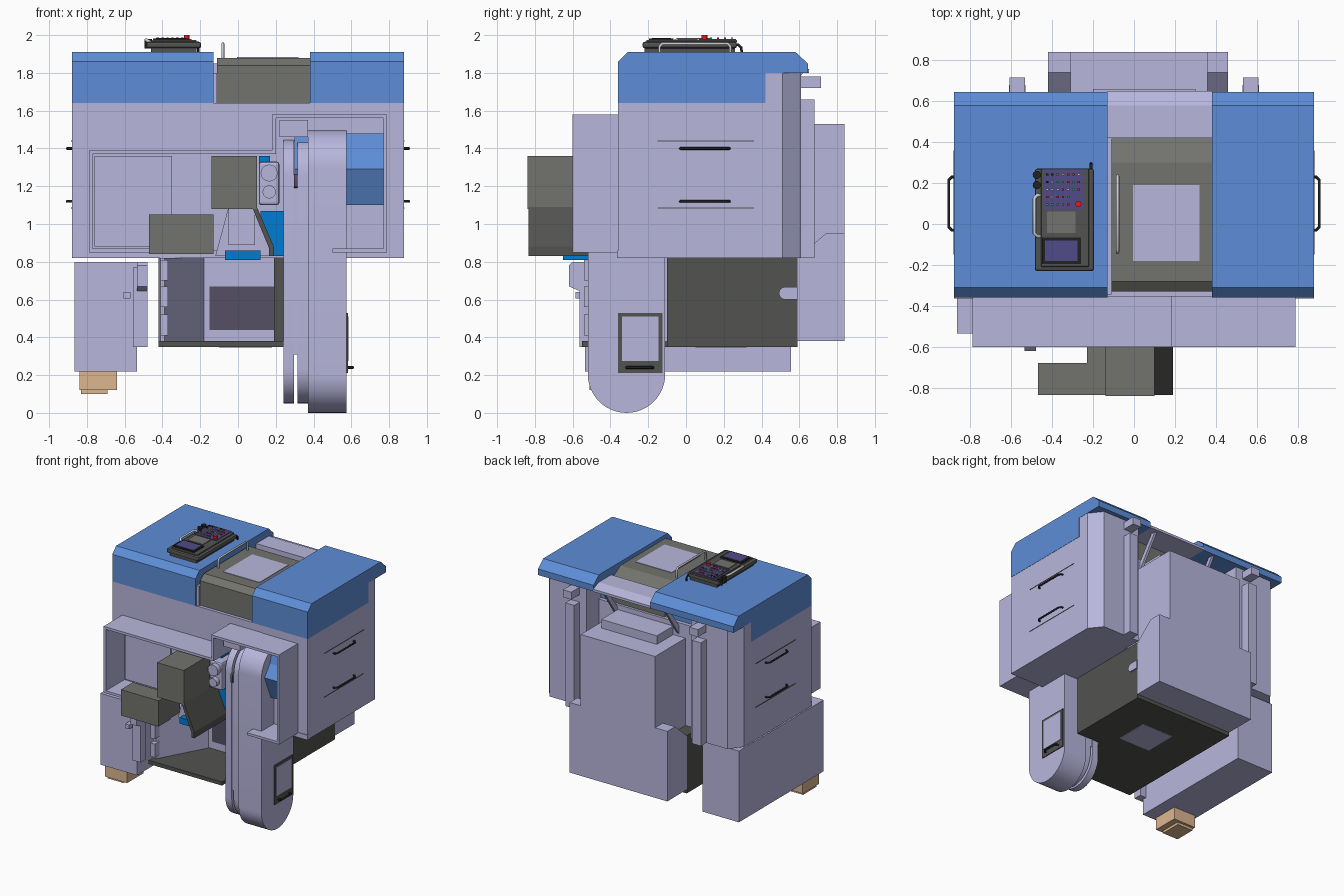
import bpy, bmesh, math, random
from mathutils import Vector

random.seed(4)


def mat(name, r, g, b):
    m = bpy.data.materials.new(name)
    m.diffuse_color = (r, g, b, 1)
    return m


LAV = mat("lavender_paint", 0.48, 0.47, 0.72)
BLUE = mat("blue_paint", 0.11, 0.27, 0.68)
BRIGHT = mat("bright_blue", 0.0, 0.2, 0.65)
GREY = mat("grey_paint", 0.17, 0.17, 0.155)
DARK = mat("dark_grey", 0.085, 0.085, 0.08)
BLACK = mat("black", 0.015, 0.015, 0.015)
TAN = mat("tan", 0.72, 0.47, 0.28)
PURPLE = mat("purple_panel", 0.08, 0.07, 0.25)
SHADE = mat("dark_purple", 0.09, 0.08, 0.13)
RED = mat("red", 0.8, 0.01, 0.01)
GREEN = mat("green", 0.02, 0.5, 0.05)
STEEL = mat("steel", 0.6, 0.6, 0.66)


def prism(name, axis, pts, a, b, m, smooth=False):
    """Extrude a 2D profile along an axis from a to b (x: pts are y,z; y: x,z; z: x,y)."""
    place = {'x': lambda p, t: (t, p[0], p[1]),
             'y': lambda p, t: (p[0], t, p[1]),
             'z': lambda p, t: (p[0], p[1], t)}[axis]
    bm = bmesh.new()
    lo = [bm.verts.new(place(p, a)) for p in pts]
    hi = [bm.verts.new(place(p, b)) for p in pts]
    bm.faces.new(lo)
    bm.faces.new(hi)
    n = len(pts)
    for i in range(n):
        j = (i + 1) % n
        bm.faces.new((lo[i], lo[j], hi[j], hi[i]))
    bmesh.ops.recalc_face_normals(bm, faces=bm.faces)
    me = bpy.data.meshes.new(name)
    bm.to_mesh(me)
    bm.free()
    me.materials.append(m)
    ob = bpy.data.objects.new(name, me)
    bpy.context.collection.objects.link(ob)
    if smooth:
        bpy.ops.object.select_all(action='DESELECT')
        ob.select_set(True)
        bpy.context.view_layer.objects.active = ob
        bpy.ops.object.shade_smooth_by_angle(angle=math.radians(30))
    return ob


def box(name, x0, x1, y0, y1, z0, z1, m, bevel=0):
    ob = prism(name, 'z', [(x0, y0), (x1, y0), (x1, y1), (x0, y1)], z0, z1, m)
    if bevel:
        mod = ob.modifiers.new("bevel", 'BEVEL')
        mod.width, mod.segments = bevel, 2
    return ob


def disc(name, axis, u, v, r, a, b, m, n=16):
    pts = [(u + r * math.cos(2 * math.pi * i / n), v + r * math.sin(2 * math.pi * i / n)) for i in range(n)]
    return prism(name, axis, pts, a, b, m, True)


def stadium(name, y, r, z0, z1, x0, x1, m, n=20):
    arc = [math.pi * i / n for i in range(n + 1)]
    pts = [(y + r * math.cos(t), z1 - r + r * math.sin(t)) for t in arc]
    pts += [(y - r * math.cos(t), z0 + r - r * math.sin(t)) for t in arc]
    return prism(name, 'x', pts, x0, x1, m, True)


def handle(name, pts, r, m):
    """Round bar through the points, inner corners cut."""
    p = [Vector(q) for q in pts]
    path = [p[0]]
    for a, b, c in zip(p, p[1:], p[2:]):
        path += [b + (a - b).normalized() * 0.015, b + (c - b).normalized() * 0.015]
    path.append(p[-1])
    cu = bpy.data.curves.new(name, 'CURVE')
    cu.dimensions, cu.bevel_depth, cu.bevel_resolution, cu.use_fill_caps = '3D', r, 2, True
    s = cu.splines.new('POLY')
    s.points.add(len(path) - 1)
    for sp, q in zip(s.points, path):
        sp.co = (*q, 1)
    cu.materials.append(m)
    ob = bpy.data.objects.new(name, cu)
    bpy.context.collection.objects.link(ob)
    bpy.ops.object.select_all(action='DESELECT')
    ob.select_set(True)
    bpy.context.view_layer.objects.active = ob
    bpy.ops.object.convert(target='MESH')


# Upper blue covers
cover = [(-0.36, 1.64), (-0.36, 1.86), (-0.31, 1.91), (0.58, 1.91), (0.645, 1.85), (0.645, 1.80), (0.42, 1.80), (0.42, 1.64)]
prism("left_cover", 'x', cover, -0.88, -0.13, BLUE)
prism("right_cover", 'x', cover, 0.38, 0.88, BLUE)

# Side housings with chamfered rear corners, mirrored
for s, side in ((-1, "left"), (1, "right")):
    plan = [(s * 0.878, -0.36), (s * 0.878, 0.51), (s * 0.80, 0.61), (s * 0.47, 0.61), (s * 0.47, -0.36)]
    prism(side + "_housing", 'z', plan, 0.82, 1.64, LAV)
    prism(side + "_housing_rear_top", 'z', [(s * 0.878, 0.42), *plan[1:4], (s * 0.47, 0.42)], 1.64, 1.80, LAV)
    box(side + "_rear_duct", s * 0.57 - 0.04, s * 0.57 + 0.04, 0.6, 0.68, 0.82, 1.66, LAV)
    box(side + "_rear_bracket", s * 0.57 - 0.038, s * 0.57 + 0.038, 0.6, 0.715, 1.72, 1.78, LAV)
    for z in (1.12, 1.40):
        handle(side + "_side_handle", [(s * 0.87, -0.03, z), (s * 0.905, -0.03, z),
                                      (s * 0.905, 0.23, z), (s * 0.87, 0.23, z)], 0.007, BLACK)
    for z in (1.085, 1.44):
        box(side + "_side_seam", s * 0.88 - 0.003, s * 0.88 + 0.001, -0.15, 0.36, z - 0.002, z + 0.002, DARK)

# Centre housing
box("centre_housing", -0.47, 0.47, -0.355, 0.45, 0.82, 1.64, LAV)
box("centre_front_strip", -0.13, -0.11, -0.345, 0.42, 1.64, 1.80, LAV)
prism("centre_rear_roof", 'x', [(0.42, 1.80), (0.42, 1.85), (0.58, 1.85), (0.65, 1.82), (0.65, 1.80)], -0.13, 0.38, LAV)
for x in (-0.25, 0.30):
    prism("rear_strut", 'x', [(0.45, 1.55), (0.62, 1.80), (0.58, 1.80), (0.45, 1.62)], x, x + 0.02, LAV)

# Roof hatch, window and handle
prism("roof_hatch", 'x', [(-0.33, 1.64), (-0.33, 1.84), (-0.28, 1.88), (0.30, 1.88), (0.43, 1.80), (0.43, 1.64)],
      -0.11, 0.38, GREY)
box("hatch_window", -0.005, 0.32, -0.18, 0.19, 1.87, 1.884, LAV)
handle("hatch_handle", [(-0.08, -0.14, 1.87), (-0.08, -0.14, 1.955), (-0.08, 0.235, 1.955), (-0.08, 0.235, 1.87)], 0.008, STEEL)

# Open front hood (stepped shell)
F = (-0.60, -0.35)
for nm, x0, x1, z0, z1 in (("left_wall", -0.79, -0.77, 0.85, 1.39), ("low_top", -0.79, 0.20, 1.37, 1.39),
                           ("step_wall", 0.18, 0.20, 1.37, 1.58), ("high_top", 0.18, 0.79, 1.56, 1.58),
                           ("right_wall", 0.77, 0.79, 0.85, 1.58), ("left_floor", -0.79, -0.15, 0.85, 0.87),
                           ("right_floor", 0.50, 0.79, 0.85, 0.87)):
    box("hood_" + nm, x0, x1, *F, z0, z1, LAV)
box("hood_lower_sill", -0.88, 0.88, -0.365, -0.34, 0.82, 0.86, LAV)
box("hood_back_panel", -0.76, -0.35, -0.37, -0.35, 0.88, 1.36, LAV)
box("hood_top_box", 0.22, 0.37, -0.50, -0.35, 1.46, 1.55, LAV)
prism("blue_guard", 'x', [(-0.35, 1.48), (-0.38, 1.48), (-0.41, 1.38), (-0.48, 1.29), (-0.40, 1.10), (-0.35, 1.10)], 0.30, 0.77, BLUE)

# Tall conveyor column with rounded ends
stadium("conveyor_column", -0.315, 0.205, 0.0, 1.50, 0.37, 0.575, LAV, 24)
stadium("conveyor_inner_left", -0.315, 0.19, 0.05, 1.45, 0.24, 0.297, LAV)
stadium("conveyor_inner_right", -0.315, 0.19, 0.05, 1.45, 0.315, 0.38, LAV)
box("conveyor_inner_web", 0.29, 0.32, -0.50, -0.13, 0.31, 1.25, LAV)
stadium("column_grip", -0.505, 0.018, 1.19, 1.265, 0.297, 0.315, SHADE, 8)
box("column_window_frame", 0.57, 0.582, -0.36, -0.125, 0.21, 0.53, DARK)
box("column_window", 0.575, 0.585, -0.34, -0.145, 0.275, 0.51, LAV)
handle("column_handle", [(0.575, -0.315, 0.24), (0.608, -0.315, 0.24), (0.608, -0.175, 0.24), (0.575, -0.175, 0.24)], 0.007, BLACK)

# Machine bed and floor tray
box("bed", -0.42, 0.46, -0.10, 0.59, 0.35, 0.82, DARK)
box("floor_tray", -0.42, 0.24, -0.55, -0.09, 0.35, 0.38, DARK)
box("bed_bottom_opening", -0.10, 0.18, 0.05, 0.32, 0.346, 0.36, LAV)
box("bed_front_panel", -0.42, 0.24, -0.115, -0.095, 0.38, 0.82, LAV)
box("bed_front_recess", -0.15, 0.19, -0.12, -0.10, 0.44, 0.67, SHADE)
box("bed_right_post", 0.19, 0.24, -0.30, -0.10, 0.38, 0.82, DARK)
prism("bed_left_wall", 'z', [(-0.41, -0.50), (-0.39, -0.50), (-0.18, -0.12), (-0.42, -0.12)], 0.38, 0.82, LAV)
for z in (0.41, 0.56, 0.70):
    box("bed_bracket", -0.41, -0.37, -0.54, -0.48, z, z + 0.11, LAV)
stadium("bed_side_boss", 0.525, 0.033, 0.60, 0.667, 0.45, 0.47, LAV, 8)
box("bed_side_boss_arm", 0.45, 0.47, 0.525, 0.59, 0.60, 0.667, LAV)

# Rear tank cabinet: wide base, narrower top
prism("rear_cabinet_base", 'x', [(0.59, 0.38), (0.84, 0.38), (0.84, 0.95), (0.74, 0.95), (0.67, 0.89), (0.59, 0.82)], -0.42, 0.46, LAV)
box("rear_cabinet_top", -0.31, 0.36, 0.45, 0.84, 0.82, 1.53, LAV)
box("rear_upper_panel", -0.20, 0.30, 0.45, 0.66, 1.53, 1.60, LAV)

# Lower left electrical cabinet, front door and tan foot box
box("electrical_cabinet", -0.865, -0.535, -0.535, 0.555, 0.22, 0.80, LAV)
box("cabinet_side_plate", -0.555, -0.48, -0.565, -0.50, 0.35, 0.77, LAV)
prism("cabinet_top_ledge", 'x', [(-0.60, 0.80), (-0.62, 0.78), (-0.62, 0.67), (-0.53, 0.63), (-0.53, 0.80)], -0.535, -0.48, LAV)
box("cabinet_latch", -0.605, -0.57, -0.585, -0.53, 0.605, 0.64, LAV)
box("foot_box", -0.84, -0.64, -0.51, -0.30, 0.12, 0.22, TAN)
box("foot_box_base", -0.83, -0.69, -0.49, -0.32, 0.10, 0.12, TAN)

# Front arm, chute and work head
box("arm_head", -0.14, 0.10, -0.84, -0.50, 1.08, 1.36, GREY)
box("arm_low_box", -0.47, -0.13, -0.835, -0.68, 0.84, 1.05, GREY)
box("arm_link", -0.23, -0.13, -0.68, -0.56, 0.85, 1.05, GREY)
prism("chute_side", 'y', [(0.07, 1.10), (0.10, 1.09), (0.19, 0.88), (0.19, 0.83), (0.165, 0.83), (0.165, 0.87)], -0.835, -0.38, DARK)
prism("chute_body", 'y', [(-0.05, 1.09), (0.08, 1.09), (0.165, 0.87), (0.165, 0.83), (-0.12, 0.83)], -0.60, -0.36, LAV)
box("chute_door", -0.05, 0.09, -0.61, -0.59, 0.89, 1.08, LAV)
box("chute_lip", -0.07, 0.12, -0.65, -0.40, 0.81, 0.86, BRIGHT)
box("blue_slide", 0.12, 0.24, -0.42, -0.35, 0.83, 1.07, BRIGHT)
box("work_head", 0.11, 0.22, -0.52, -0.35, 1.10, 1.33, LAV, 0.015)
for z, r in ((1.17, 0.035), (1.27, 0.045)):
    disc("work_spindle", 'y', 0.165, z, r, -0.56, -0.50, LAV)
box("work_head_cap", 0.11, 0.17, -0.45, -0.36, 1.32, 1.36, BRIGHT)

# Control pendant on the left cover
box("pendant_base", -0.46, -0.22, -0.22, 0.26, 1.905, 1.945, DARK)
box("pendant_body", -0.485, -0.195, -0.23, 0.27, 1.93, 1.965, DARK, 0.012)
box("pendant_bezel", -0.455, -0.22, -0.21, 0.27, 1.96, 1.975, DARK, 0.006)
box("pendant_keypad", -0.44, -0.245, 0.07, 0.265, 1.97, 1.98, PURPLE)
box("pendant_keyboard", -0.425, -0.285, -0.045, 0.06, 1.97, 1.98, GREY)
box("pendant_screen_frame", -0.45, -0.26, -0.195, -0.065, 1.97, 1.982, BLACK)
box("pendant_screen", -0.435, -0.275, -0.18, -0.08, 1.975, 1.985, PURPLE)
handle("pendant_grip", [(-0.46, -0.06, 1.96), (-0.487, -0.06, 1.975), (-0.487, 0.14, 1.975), (-0.46, 0.14, 1.96)], 0.009, STEEL)
for y in (0.19, 0.24):
    disc("pendant_dial", 'z', -0.475, y, 0.02, 1.93, 1.98, BLACK)
handle("pendant_cable", [(-0.21, 0.24, 1.95), (-0.21, 0.29, 1.95), (-0.21, 0.295, 1.91)], 0.007, BLACK)
disc("emergency_stop", 'z', -0.272, 0.098, 0.015, 1.975, 2.0, RED)
for i in range(7):
    for j in range(5):
        if i > 4 and j < 2:
            continue
        x, y = -0.425 + i * 0.026, 0.095 + j * 0.037
        box("pendant_button", x - 0.006, x + 0.006, y - 0.005, y + 0.005, 1.975, 1.988,
            random.choice((STEEL, GREEN, RED, BLACK, GREY)))
